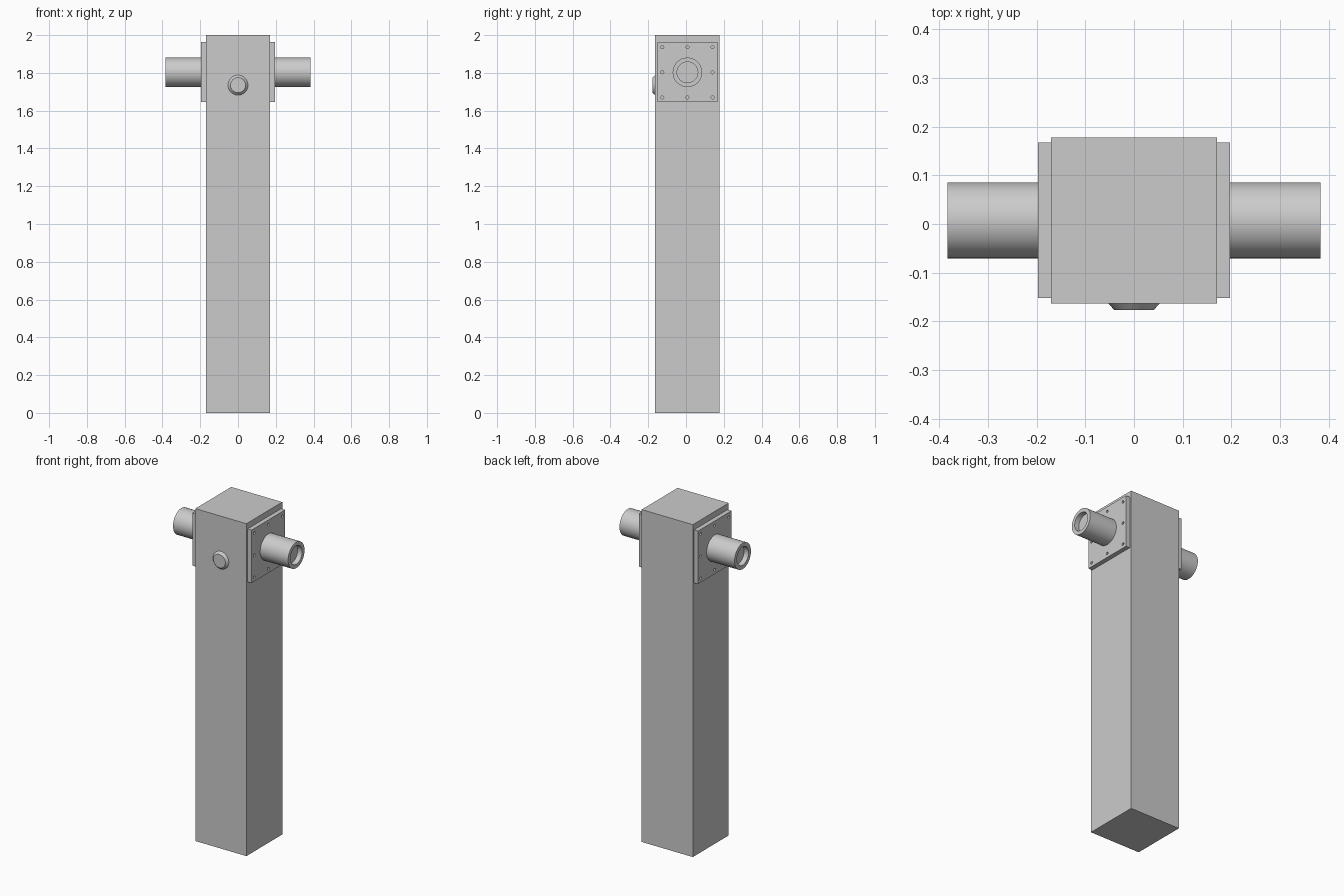
import bpy
import bmesh
from math import pi, radians
from mathutils import Matrix, Vector

cube = bpy.data.objects.get("Cube")
if cube:
    bpy.data.objects.remove(cube)

gray = bpy.data.materials.new("plain gray")
gray.use_nodes = True
colour = (0.6, 0.6, 0.6, 1)
gray.diffuse_color = colour
gray.node_tree.nodes["Principled BSDF"].inputs["Base Color"].default_value = colour

CY = 0.0075          # depth centre of post, plates and pipes
HALF = 0.17          # half width of the post
PLATE_X = 0.197      # outer face of the side plates
PIPE_X = 0.383       # outer end of the pipes
AXIS_Z = 1.803       # height of the pipe axis


def finish(name, bm, smooth=False):
    bmesh.ops.recalc_face_normals(bm, faces=bm.faces)
    mesh = bpy.data.meshes.new(name)
    bm.to_mesh(mesh)
    bm.free()
    mesh.materials.append(gray)
    obj = bpy.data.objects.new(name, mesh)
    bpy.context.collection.objects.link(obj)
    if smooth:
        bpy.ops.object.select_all(action="DESELECT")
        obj.select_set(True)
        bpy.context.view_layer.objects.active = obj
        bpy.ops.object.shade_smooth_by_angle(angle=radians(30))
    return obj


def box(name, size, centre):
    bm = bmesh.new()
    bmesh.ops.create_cube(bm, size=1, matrix=Matrix.Translation(centre) @ Matrix.Diagonal((*size, 1)))
    return finish(name, bm)


def lathe(name, profile, origin, direction, sides=48):
    """Spin (radius, distance) points around an axis through origin."""
    bm = bmesh.new()
    verts = [bm.verts.new((r, 0, d)) for r, d in profile]
    edges = [bm.edges.new(pair) for pair in zip(verts, verts[1:])]
    bmesh.ops.spin(bm, geom=verts + edges, cent=(0, 0, 0), axis=(0, 0, 1),
                   angle=2 * pi, steps=sides, use_duplicate=False)
    bmesh.ops.remove_doubles(bm, verts=bm.verts, dist=0.0001)
    turn = Vector((0, 0, 1)).rotation_difference(Vector(direction)).to_matrix().to_4x4()
    bm.transform(Matrix.Translation(origin) @ turn)
    return finish(name, bm, True)


def drill_bolt_holes(plate, side):
    """Cut a ring of eight small holes around the plate border."""
    bm = bmesh.new()
    turn = Matrix.Rotation(pi / 2, 4, "Y")
    for i in (-1, 0, 1):
        for j in (-1, 0, 1):
            if i or j:
                place = Matrix.Translation((side * PLATE_X, CY + 0.133 * i, AXIS_Z + 0.133 * j))
                bmesh.ops.create_cone(bm, cap_ends=True, segments=16, radius1=0.008,
                                      radius2=0.008, depth=0.03, matrix=place @ turn)
    cutter = finish(plate.name + "_hole_cutter", bm)
    cutter.hide_render = True
    cutter.hide_set(True)
    cut = plate.modifiers.new("bolt holes", "BOOLEAN")
    cut.operation = "DIFFERENCE"
    cut.solver = "EXACT"
    cut.object = cutter
    # Bake the holes in and drop the cutter
    graph = bpy.context.evaluated_depsgraph_get()
    baked = bpy.data.meshes.new_from_object(plate.evaluated_get(graph))
    plate.modifiers.clear()
    plate.data = baked
    bpy.data.objects.remove(cutter)


# Main column
box("post", (2 * HALF, 0.341, 2), (0, CY, 1))

# Mounting plate and recessed pipe on each side
for label, side in (("left", 1), ("right", -1)):
    plate = box(label + "_plate", (PLATE_X - HALF, 0.319, 0.319),
                (side * (HALF + PLATE_X) / 2, CY, 1.805))
    drill_bolt_holes(plate, side)
    length = PIPE_X - PLATE_X
    lathe(label + "_pipe",
          [(0.078, 0), (0.078, length), (0.055, length), (0.055, length - 0.03), (0, length - 0.03)],
          (side * PLATE_X, CY, AXIS_Z), (side, 0, 0))

# Tapered button on the front
lathe("front_button", [(0.053, 0), (0.04, 0.014), (0, 0.014)], (0, -0.163, 1.735), (0, -1, 0))
